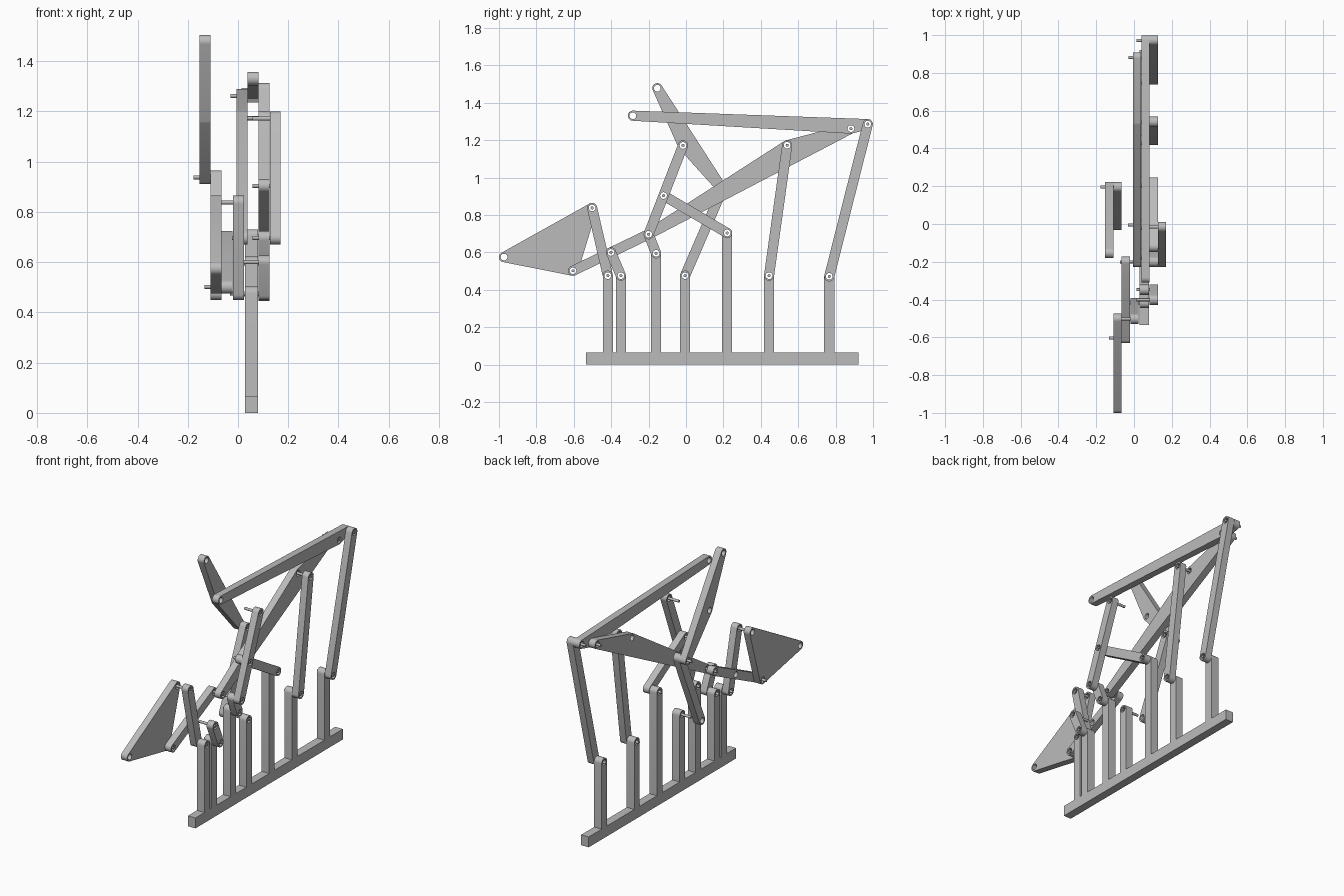
import bpy, bmesh, math
from mathutils import Matrix, Vector
from mathutils.geometry import convex_hull_2d

if "Cube" in bpy.data.objects:
    bpy.data.objects.remove(bpy.data.objects["Cube"], do_unlink=True)

R, HOLE, PIN = 0.027, 0.018, 0.008     # link end, hole and pin radii
PIN_LENGTH = 0.112
LINK = 0.0435                          # link thickness
POST_X = (0.028, 0.080)
BASE_TOP = 0.065
SEGMENTS = 32
# local x, y, z of a flat profile become world y, z, x
SIDEWAYS = Matrix(((0, 0, 1), (1, 0, 0), (0, 1, 0))).to_4x4()

grey = bpy.data.materials.new("light_grey")
grey.use_nodes = True
grey.diffuse_color = (0.5, 0.5, 0.5, 1)
grey.node_tree.nodes["Principled BSDF"].inputs["Base Color"].default_value = (0.5, 0.5, 0.5, 1)


def circle(centre, radius):
    steps = [math.tau * i / SEGMENTS for i in range(SEGMENTS)]
    return [Vector((centre[0] + radius * math.cos(a), centre[1] + radius * math.sin(a)))
            for a in steps]


def plate(name, outline, holes, x0, x1):
    """Convex plate standing in the y-z plane between x0 and x1, with round holes."""
    curve = bpy.data.curves.new(name, 'CURVE')
    curve.dimensions, curve.fill_mode, curve.extrude = '2D', 'BOTH', (x1 - x0) / 2
    hull = [outline[i] for i in convex_hull_2d(outline)]
    for loop in [hull] + [circle(h, HOLE) for h in holes]:
        spline = curve.splines.new('POLY')
        spline.points.add(len(loop) - 1)
        for point, co in zip(spline.points, loop):
            point.co = (co[0], co[1], 0, 1)
        spline.use_cyclic_u = True
    temp = bpy.data.objects.new(name + "_profile", curve)
    bpy.context.collection.objects.link(temp)
    graph = bpy.context.evaluated_depsgraph_get()
    mesh = bpy.data.meshes.new_from_object(temp.evaluated_get(graph))
    bpy.data.objects.remove(temp, do_unlink=True)
    bm = bmesh.new()
    bm.from_mesh(mesh)
    bmesh.ops.remove_doubles(bm, verts=bm.verts, dist=1e-5)
    bmesh.ops.transform(bm, matrix=Matrix.Translation(((x0 + x1) / 2, 0, 0)) @ SIDEWAYS,
                        verts=bm.verts)
    finish(name, bm, mesh)


def finish(name, bm, mesh=None):
    mesh = mesh or bpy.data.meshes.new(name)
    bmesh.ops.recalc_face_normals(bm, faces=bm.faces)
    bm.to_mesh(mesh)
    bm.free()
    mesh.materials.clear()
    mesh.materials.append(grey)
    obj = bpy.data.objects.new(name, mesh)
    bpy.context.collection.objects.link(obj)
    bpy.ops.object.select_all(action='DESELECT')
    obj.select_set(True)
    bpy.context.view_layer.objects.active = obj
    bpy.ops.object.shade_smooth_by_angle(angle=math.radians(30))


def link(name, x0, *joints):
    plate(name, [p for j in joints for p in circle(j, R)], joints, x0, x0 + LINK)


def pin(name, joint, x_end):
    bm = bmesh.new()
    centre = Matrix.Translation((x_end - PIN_LENGTH / 2, joint[0], joint[1]))
    bmesh.ops.create_cone(bm, cap_ends=True, segments=SEGMENTS, radius1=PIN, radius2=PIN,
                          depth=PIN_LENGTH, matrix=centre @ SIDEWAYS)
    finish(name, bm)


# Joints as (y, z)
bucket_tip, bucket_top, bucket_heel = (-0.973, 0.575), (-0.502, 0.838), (-0.604, 0.502)
arm_mid, arm_end = (-0.401, 0.600), (-0.200, 0.697)
boom_knee, boom_end = (0.541, 1.173), (0.882, 1.262)
bar_tip, bar_end = (-0.284, 1.331), (0.972, 1.286)
lever_tip, lever_mid, lever_end = (-0.153, 1.478), (-0.016, 1.172), (0.195, 0.938)
rod_mid = (-0.120, 0.904)

# Post tops, front to back
post_tops = [(-0.418, 0.476), (-0.348, 0.476), (-0.160, 0.595), (-0.005, 0.476),
             (0.220, 0.704), (0.444, 0.476), (0.766, 0.472)]
p_bucket, p_arm, p_short, p_lever, p_rod, p_boom, p_bar = post_tops

# Layers, by their low x side
OUTER, INNER, BAR, BOOM = 0.1265, 0.0825, 0.0385, -0.006
BUCKET_ROD, ARM, FAR, FARTHEST = -0.0195, -0.065, -0.1095, -0.153

# Base rail and posts
bm = bmesh.new()
bmesh.ops.create_cube(bm, size=1, matrix=Matrix.Translation((sum(POST_X) / 2, 0.193, BASE_TOP / 2))
                      @ Matrix.Diagonal((POST_X[1] - POST_X[0], 1.456, BASE_TOP, 1)))
finish("base_rail", bm)
for i, top in enumerate(post_tops):
    feet = [Vector((top[0] + s * R, BASE_TOP)) for s in (-1, 1)]
    plate(f"post_{i + 1}", circle(top, R) + feet, [top], *POST_X)

# Links
link("bucket", FAR, bucket_tip, bucket_top, bucket_heel)
link("bucket_rod", BUCKET_ROD, bucket_top, p_bucket)
link("arm", ARM, bucket_heel, arm_mid, arm_end)
link("arm_rocker", INNER, arm_mid, p_arm)
link("short_rocker", INNER, arm_end, p_short)
link("boom", BOOM, arm_end, boom_knee, boom_end)
link("boom_rocker", INNER, boom_knee, p_boom)
link("top_bar", BAR, bar_tip, boom_end, bar_end)
link("bar_rocker", INNER, bar_end, p_bar)
link("control_rod", OUTER, lever_mid, rod_mid, arm_end)
link("control_rocker", INNER, rod_mid, p_rod)
link("lever", FARTHEST, lever_tip, lever_mid, lever_end)
link("lever_rocker", FAR, lever_end, p_lever)

# Pins, each flush with the +x side of its outermost link
pins = [
    (OUTER + LINK, [lever_mid, rod_mid, arm_end]),
    (INNER + LINK, [bar_end, boom_knee, arm_mid, p_arm, p_short, p_rod, p_boom, p_bar]),
    (BAR + LINK, [boom_end]),
    (POST_X[1], [p_bucket, p_lever]),
    (BOOM + LINK, [arm_end]),
    (BUCKET_ROD + LINK, [bucket_top]),
    (ARM + LINK, [bucket_heel]),
    (FAR + LINK, [lever_end]),
]
for x_end, joints in pins:
    for joint in joints:
        pin("joint_pin", joint, x_end)
